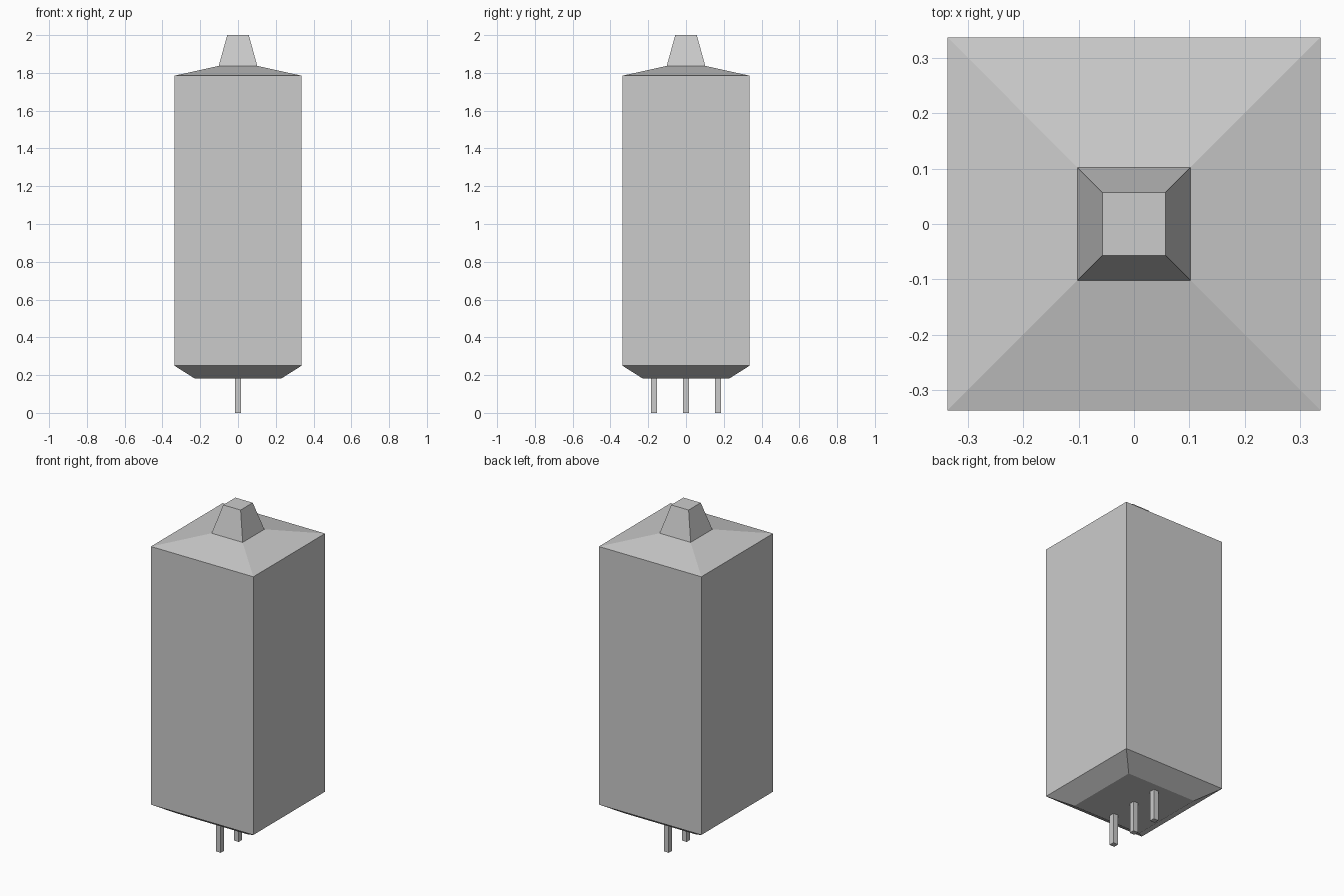
import bpy, bmesh

if "Cube" in bpy.data.objects:
    bpy.data.objects.remove(bpy.data.objects["Cube"])


def square_loft(name, sections, y=0.0):
    """Closed solid through square sections given as (half width, z)."""
    bm = bmesh.new()
    rings = [[bm.verts.new((sx * h, y + sy * h, z))
              for sx, sy in ((-1, -1), (1, -1), (1, 1), (-1, 1))]
             for h, z in sections]
    for low, high in zip(rings, rings[1:]):
        for i in range(4):
            j = (i + 1) % 4
            bm.faces.new((low[i], low[j], high[j], high[i]))
    bm.faces.new(rings[0][::-1])
    bm.faces.new(rings[-1])
    mesh = bpy.data.meshes.new(name)
    bm.to_mesh(mesh)
    bm.free()
    obj = bpy.data.objects.new(name, mesh)
    bpy.context.collection.objects.link(obj)
    return obj


# Main body: bevelled base, straight walls, shallow roof and tapered top cap
square_loft("body", [(0.229, 0.182), (0.337, 0.25), (0.337, 1.785),
                     (0.102, 1.837), (0.057, 2.0)])

# Three square pins in a row under the base
for name, y in (("front_pin", -0.169), ("middle_pin", 0.0), ("back_pin", 0.169)):
    square_loft(name, [(0.016, 0.0), (0.016, 0.182)], y)
